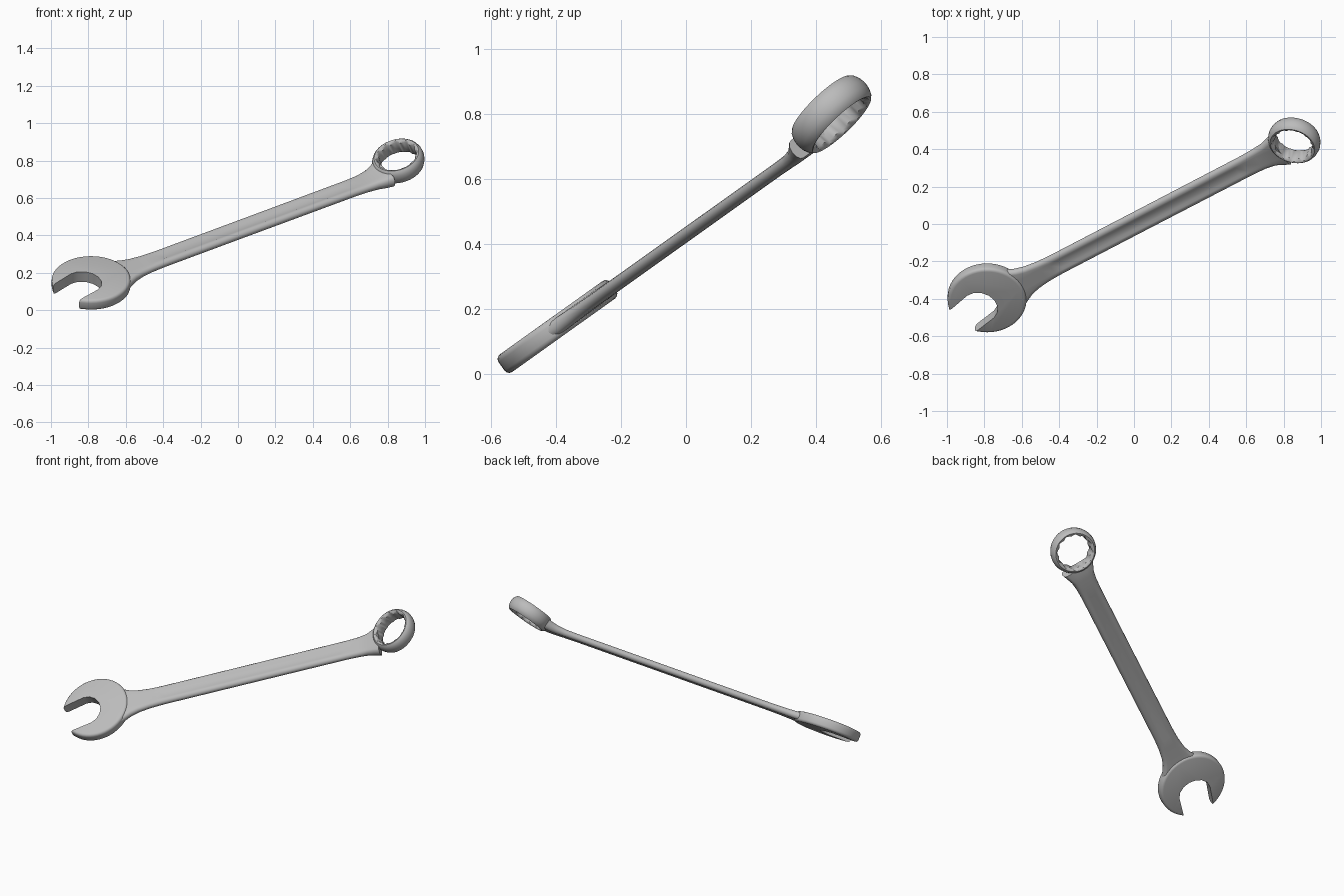
import bpy, bmesh, math
from mathutils import Matrix, Vector

if "Cube" in bpy.data.objects:
    bpy.data.objects.remove(bpy.data.objects["Cube"])

steel = bpy.data.materials.new("steel_grey")
steel.diffuse_color = (0.5, 0.5, 0.5, 1)
steel.use_nodes = True
steel.node_tree.nodes["Principled BSDF"].inputs["Base Color"].default_value = steel.diffuse_color

# Working frame: u along the handle, v across it, n out of its flat face
D = Vector((1, 0.52, 0.371)).normalized()
N = Vector((0, -0.581, 0.814)).normalized()
N = (N - D * N.dot(D)).normalized()
CENTRE = Vector((0, 0, 0.428))


def frame(origin, along, normal):
    m = Matrix((along, normal.cross(along), normal)).transposed().to_4x4()
    m.translation = origin
    return m


def finish(name, bm, matrix, angle):
    bmesh.ops.recalc_face_normals(bm, faces=bm.faces)
    mesh = bpy.data.meshes.new(name)
    bm.to_mesh(mesh)
    bm.free()
    mesh.transform(matrix)
    mesh.materials.append(steel)
    ob = bpy.data.objects.new(name, mesh)
    bpy.context.collection.objects.link(ob)
    bpy.ops.object.select_all(action='DESELECT')
    ob.select_set(True)
    bpy.context.view_layer.objects.active = ob
    bpy.ops.object.shade_smooth_by_angle(angle=math.radians(angle))


def loft(bm, loops, closed):
    """Bridge equal-length closed loops; join last to first or cap the ends."""
    rows = [[bm.verts.new(p) for p in loop] for loop in loops]
    n = len(rows[0])
    pairs = list(zip(rows, rows[1:])) + ([(rows[-1], rows[0])] if closed else [])
    for a, b in pairs:
        for i in range(n):
            j = (i + 1) % n
            bm.faces.new((a[i], a[j], b[j], b[i]))
    if not closed:
        bm.faces.new(rows[0])
        bm.faces.new(rows[-1])


flat = frame(CENTRE, D, N)

# Handle: (u, half width, half thickness, groove depth, lift)
stations = [
    (-0.84, 0.160, 0.024, 0, 0), (-0.78, 0.134, 0.024, 0, 0),
    (-0.74, 0.112, 0.024, 0, 0), (-0.70, 0.092, 0.023, 0, 0),
    (-0.65, 0.078, 0.022, 0, 0), (-0.58, 0.069, 0.021, 0, 0),
    (-0.52, 0.066, 0.021, 0, 0), (-0.47, 0.065, 0.021, 0.006, 0),
    (0.00, 0.065, 0.021, 0.006, 0), (0.66, 0.066, 0.021, 0.006, 0),
    (0.71, 0.066, 0.021, 0, 0), (0.79, 0.069, 0.022, 0, 0),
    (0.85, 0.076, 0.026, 0, 0.003), (0.89, 0.090, 0.030, 0, 0.008),
    (0.93, 0.105, 0.033, 0, 0.016)]
loops = []
for u, w, h, g, lift in stations:
    right = [(w, 0), (w - 0.003, 0.5 * h), (w - 0.012, 0.9 * h), (w - 0.022, h),
             (0.034, h), (0.022, h - g)]
    top = right + [(-v, t) for v, t in reversed(right)]
    under = [(-v, -t) for v, t in top if t > 0]
    ring = [p for p in top] + [p for p in under]
    loops.append([(u, v, t + lift) for v, t in ring])
bm = bmesh.new()
loft(bm, loops, False)
finish("handle", bm, flat, 50)

# Open jaw: round head with a slot, opening skewed from the handle line
R, T = 0.211, 0.033
half_slot = [(0.188, 0.098), (0.05, 0.102), (0.012, 0.09), (-0.018, 0.06), (-0.033, 0.02)]
start = math.radians(32)
arc = [(R * math.cos(a), R * math.sin(a)) for a in
       (start + (2 * math.pi - 2 * start) * i / 44 for i in range(45))]
outline = arc + [(a, -b) for a, b in half_slot] + half_slot[::-1]
bm = bmesh.new()
base = bm.faces.new([bm.verts.new((a, b, -T)) for a, b in outline])
ext = bmesh.ops.extrude_face_region(bm, geom=[base])
bmesh.ops.translate(bm, vec=(0, 0, 2 * T),
                    verts=[v for v in ext['geom'] if isinstance(v, bmesh.types.BMVert)])
bmesh.ops.recalc_face_normals(bm, faces=bm.faces)
rim = [e for e in bm.edges if abs(e.verts[0].co.z - e.verts[1].co.z) < 1e-5
       and (e.verts[0].co.length > 0.2 and e.verts[1].co.length > 0.2)]
bmesh.ops.bevel(bm, geom=rim, offset=0.017, segments=3, profile=0.5,
                affect='EDGES', clamp_overlap=False)
turn = Matrix.Translation((-0.923, 0.014, 0)) @ Matrix.Rotation(math.radians(192.3), 4, 'Z')
finish("open_jaw", bm, flat @ turn, 35)

# Box end: bulging ring tilted up from the handle, with a twelve-point hole
tilt = math.radians(15)
d_ring = D * math.cos(tilt) + N * math.sin(tilt)
n_ring = N * math.cos(tilt) - D * math.sin(tilt)
upper = [(0.106, 0.034), (0.114, 0.044), (0.122, 0.046), (0.132, 0.037), (0.139, 0.02)]
profile = upper + [(0.142, 0)] + [(r, -z) for r, z in reversed(upper)]
SEG = 48
loops = []
for i in range(SEG):
    a = 2 * math.pi * i / SEG
    notch = 0.005 * math.cos(12 * a)
    loops.append([((r + (notch if r < 0.11 else 0)) * math.cos(a),
                   (r + (notch if r < 0.11 else 0)) * math.sin(a), z) for r, z in profile])
bm = bmesh.new()
loft(bm, loops, True)
finish("box_end_ring", bm, frame(Vector((0.857, 0.447, 0.798)), d_ring, n_ring), 40)
